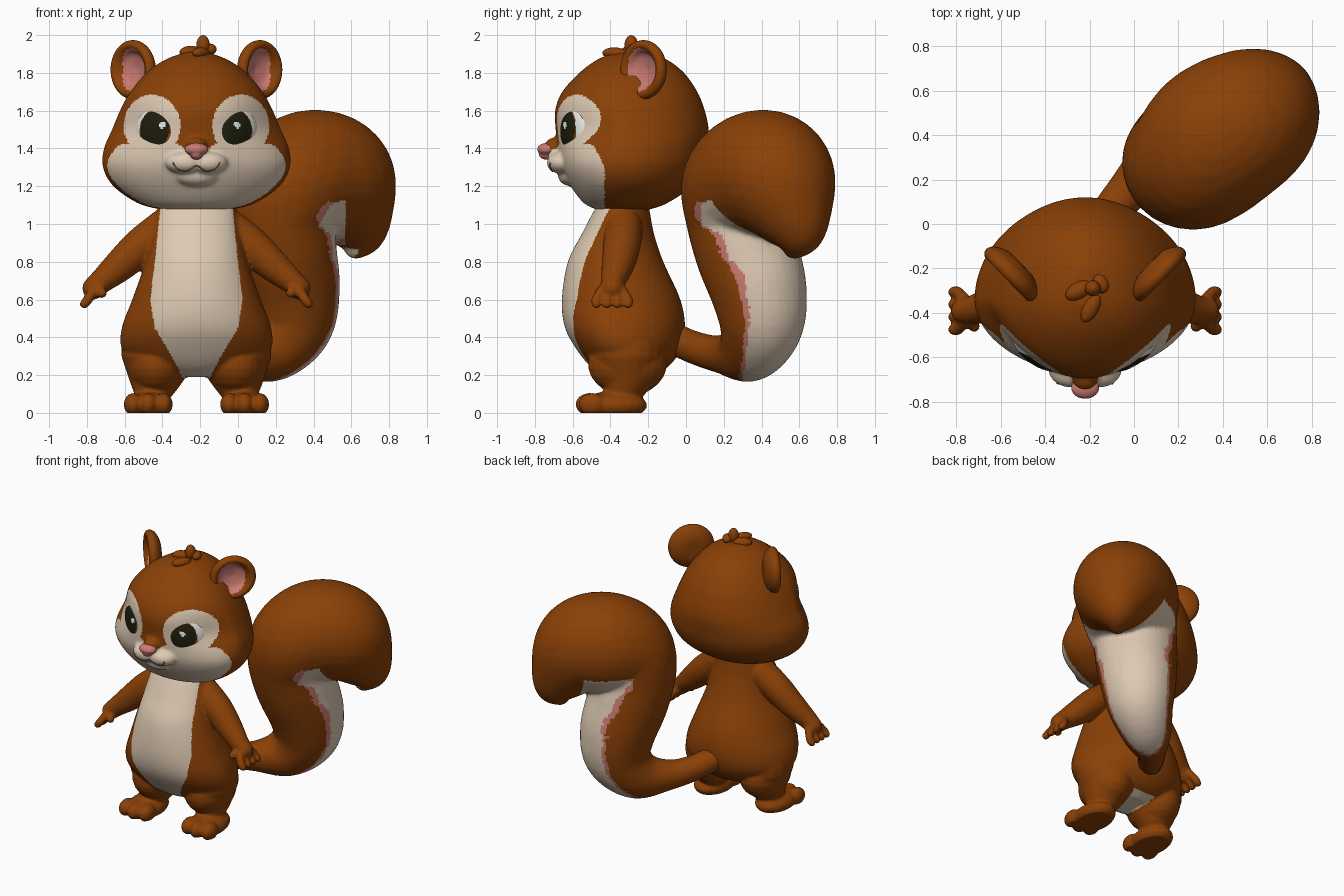
import bpy, bmesh, math
from mathutils import Matrix, Vector

cube = bpy.data.objects.get("Cube")
if cube:
    bpy.data.objects.remove(cube, do_unlink=True)

MID = -0.22  # x of the character's plane of symmetry


def material(name, r, g, b):
    m = bpy.data.materials.new(name)
    m.use_nodes = True
    m.diffuse_color = (r, g, b, 1)
    bsdf = next(n for n in m.node_tree.nodes if n.type == 'BSDF_PRINCIPLED')
    bsdf.inputs["Base Color"].default_value = (r, g, b, 1)
    bsdf.inputs["Roughness"].default_value = 0.7
    return m


FUR = material("russet fur", 0.255, 0.052, 0.002)
CREAM = material("cream fur", 0.73, 0.59, 0.45)
PINK = material("soft pink", 0.6, 0.2, 0.17)
WHITE = material("eye white", 0.85, 0.85, 0.83)
BLACK = material("pupil black", 0.012, 0.013, 0.004)
LINE = material("mouth brown", 0.2, 0.12, 0.07)


def spline(pts, n):
    """Smooth interpolation through tuples of any length."""
    out, last = [], len(pts) - 1
    for i in range(last):
        quad = [pts[max(0, min(last, i + k))] for k in (-1, 0, 1, 2)]
        for j in range(n):
            t = j / n
            out.append([b + t / 2 * (c - a + t * (2*a - 5*b + 4*c - d + t * (3*(b - c) + d - a)))
                        for a, b, c, d in zip(*quad)])
    return out + [list(pts[-1])]


def skin(bm, rings):
    """Join rings of points into a closed surface."""
    rows = [[bm.verts.new(p) for p in ring] for ring in rings]
    n = len(rows[0])
    for a, b in zip(rows, rows[1:]):
        for i in range(n):
            k = (i + 1) % n
            bm.faces.new((a[i], a[k], b[k], b[i]))
    bm.faces.new(rows[0][::-1])
    bm.faces.new(rows[-1])


def ball(bm, center, radii, turn=0.0, segs=24):
    """Ellipsoid made of stacked rings."""
    m = (Matrix.Translation(center) @ Matrix.Rotation(turn, 4, 'Z')
         @ Matrix.Diagonal((*radii, 1)))
    rings, rows = [], segs // 2
    for j in range(rows):
        tilt = math.pi * (j + .25) / (rows - .5)
        r, z = math.sin(tilt), -math.cos(tilt)
        rings.append([m @ Vector((r * math.cos(math.tau * i / segs),
                                  r * math.sin(math.tau * i / segs), z)) for i in range(segs)])
    skin(bm, rings)


def sweep(bm, pts, n=5, segs=20):
    """Row of overlapping balls along a path of (x, y, z, radius)."""
    for x, y, z, r in spline(pts, n):
        ball(bm, (x, y, z), (r, r, r), segs=segs)


def loft(bm, sections, pinch=0, n=64):
    """Egg-shaped slices (z, half width, front y, back y), pinched in front at eye level."""
    rings = []
    for z, w, front, back in spline(sections, 5):
        mid = front + 0.42 * (back - front)
        power = 1 + pinch * math.exp(-((z - 1.52) / .13) ** 2)
        ring = []
        for i in range(n):
            c, s = math.cos(math.tau * i / n), math.sin(math.tau * i / n)
            y = mid + (back - mid) * s if s > 0 else mid - (mid - front) * abs(s) ** power
            ring.append((MID + w * c, y, z))
        rings.append(ring)
    skin(bm, rings)


def finish(bm, name, mats, rule=None, voxel=0, soften=4, floor=False):
    """Make the object, optionally fuse its pieces, then colour faces by rule."""
    bmesh.ops.recalc_face_normals(bm, faces=bm.faces)
    me = bpy.data.meshes.new(name)
    bm.to_mesh(me)
    bm.free()
    ob = bpy.data.objects.new(name, me)
    bpy.context.collection.objects.link(ob)
    if voxel:
        fuse = ob.modifiers.new("fuse", 'REMESH')
        fuse.mode = 'VOXEL'
        fuse.voxel_size = voxel
        soft = ob.modifiers.new("soften", 'SMOOTH')
        soft.factor, soft.iterations = 0.5, soften
        deps = bpy.context.evaluated_depsgraph_get()
        me = bpy.data.meshes.new_from_object(ob.evaluated_get(deps))
        ob.modifiers.clear()
        ob.data = me
    if floor:
        for v in me.vertices:
            v.co.z = max(0, v.co.z)
        me.update()
    me.materials.clear()
    for m in mats:
        me.materials.append(m)
    for p in me.polygons:
        p.use_smooth = True
        p.material_index = rule(p.center, p.normal) if rule else 0
    return ob


# Body, legs and arms fused into one skin
bm = bmesh.new()
loft(bm, [(.19, .1, -.42, -.2), (.24, .27, -.5, -.1), (.33, .39, -.575, -.03),
          (.45, .395, -.64, -.005), (.6, .34, -.657, -.03), (.8, .27, -.625, -.12),
          (.95, .235, -.55, -.17), (1.1, .2, -.47, -.2), (1.16, .14, -.42, -.24)])
for s in (-1, 1):
    def at(x, *rest):
        return (MID + s * x, *rest)
    sweep(bm, [at(.2, -.31, .33, .2), at(.215, -.31, .22, .15), at(.23, -.33, .13, .105),
               at(.24, -.32, .07, .09)])
    ball(bm, at(.21, -.31, .26), (.16, .21, .17))
    ball(bm, at(.25, -.385, .04), (.125, .18, .075))
    for toe in (-1, 0, 1):
        ball(bm, at(.255 + toe * .08, -.495 - .015 * (toe == 0), .045), (.05, .075, .06))
    sweep(bm, [at(.17, -.33, .98, .1), at(.29, -.34, .885, .1), at(.4, -.36, .785, .087),
               at(.5, -.385, .7, .066), at(.545, -.39, .66, .06)])
    for k in range(4):
        y = -.475 + k * .056
        sweep(bm, [at(.545, y * .6 - .156, .65, .03), at(.575, y, .6, .027),
                   at(.593, y, .577, .026)], 4, 12)
    sweep(bm, [at(.53, -.42, .67, .03), at(.5, -.46, .635, .028)], 4, 12)

BELLY = [(.18, .07), (.3, .13), (.45, .22), (.6, .245), (.8, .22), (1.2, .18)]


def belly_rule(c, n):
    for (z0, w0), (z1, w1) in zip(BELLY, BELLY[1:]):
        if z0 <= c.z < z1:
            w = w0 + (w1 - w0) * (c.z - z0) / (z1 - z0)
            return int(abs(c.x - MID) < w and c.y < (-.37 if c.z > .3 else -.15))
    return 0


finish(bm, "body", [FUR, CREAM], belly_rule, .0095, floor=True)

# Head with muzzle
bm = bmesh.new()
loft(bm, [(1.075, .18, -.47, -.2), (1.11, .31, -.54, -.1), (1.2, .44, -.61, .03),
          (1.3, .495, -.66, .09), (1.4, .49, -.68, .112), (1.5, .447, -.69, .12),
          (1.6, .405, -.693, .1), (1.7, .35, -.655, .06), (1.8, .265, -.565, -.01),
          (1.87, .165, -.47, -.1), (1.912, .05, -.37, -.2)], .6)
for s in (-1, 1):
    ball(bm, (MID + s * .06, -.66, 1.325), (.105, .078, .06))
ball(bm, (MID, -.61, 1.26), (.12, .07, .06))
ball(bm, (MID, -.69, 1.4), (.06, .065, .06))


def face_rule(c, n):
    dx = abs(c.x - MID)
    cheek = c.z < 1.36 + min(dx, .1) * .65 - max(0, dx - .38) * .3
    patch = ((dx - .235) / .15) ** 2 + ((c.z - 1.52) / .165) ** 2 < 1
    return int(cheek and c.y < -.43 - .5 * max(0, c.z - 1.3) or patch and c.y < -.43)


head = finish(bm, "head", [FUR, CREAM], face_rule, .01, 10)

# Nose
bm = bmesh.new()
ball(bm, (MID, -.738, 1.395), (.064, .05, .034))
ball(bm, (MID, -.735, 1.37), (.035, .045, .03))
finish(bm, "nose", [PINK], None, .006)

# Mouth line laid on the muzzle
bpy.context.view_layer.update()
path = []
for x, z in spline([(-.125, 1.325), (-.1, 1.292), (-.05, 1.28), (0, 1.308),
                    (.05, 1.28), (.1, 1.292), (.125, 1.325)], 5):
    hit, spot, _, _ = head.ray_cast(Vector((MID + x, -2, z)), Vector((0, 1, 0)))
    if hit:
        path.append(spot)
curve = bpy.data.curves.new("mouth", 'CURVE')
curve.dimensions = '3D'
curve.bevel_depth = .004
line = curve.splines.new('POLY')
line.points.add(len(path) - 1)
for p, spot in zip(line.points, path):
    p.co = (*spot, 1)
curve.materials.append(LINE)
bpy.context.collection.objects.link(bpy.data.objects.new("mouth", curve))

# Eyes and ears, one per side
EAR = [(.004, -.045), (.08, -.042), (.135, -.015), (.156, .015), (.15, .042),
       (.128, .052), (.103, .035), (.075, .005), (.004, -.012)]
for s, side in ((-1, "right"), (1, "left")):
    def eye_rule(c, n):
        u, w = c.x / .13, c.z / .14
        if (u + .42 * s - .14) ** 2 + (w - .25) ** 2 < .018:
            return 0
        v = u + .2 * s + .04
        if (v / .68) ** 2 + ((w - .1) / .7) ** 2 < 1:
            return 1
        if w > .45 and u * u + w * w > .7:
            return 1
        return 2 if (v / .73) ** 2 + (w / .84) ** 2 < 1 else 0

    bm = bmesh.new()
    ball(bm, (0, 0, 0), (.13, .06, .14), segs=96)
    eye = finish(bm, side + "_eye", [WHITE, BLACK, FUR], eye_rule)
    eye.location = (MID + s * .213, -.576, 1.49)
    eye.rotation_euler.z = s * math.radians(35)

    def ear_rule(c, n):
        return int(n.y < -.1 and c.y > -.045 and math.hypot((c.x + .008 * s) / .095, c.z / .113) < 1)

    bm = bmesh.new()
    skin(bm, [[(r * math.cos(math.tau * i / 48), -d, r * math.sin(math.tau * i / 48))
               for i in range(48)] for r, d in spline(EAR, 4)])
    ear = finish(bm, side + "_ear", [FUR, PINK], ear_rule)
    ear.location = (MID + s * .32, -.21, 1.817)
    ear.rotation_euler.z = s * math.radians(46)

# Tuft of hair on the crown
bm = bmesh.new()
ball(bm, (-.25, -.3, 1.91), (.065, .038, .033), .5)
ball(bm, (-.195, -.38, 1.905), (.035, .07, .03), -.5)
ball(bm, (-.185, -.29, 1.945), (.036, .036, .055))
ball(bm, (-.15, -.27, 1.925), (.035, .045, .03), .5)
finish(bm, "hair_tuft", [FUR])

# Tail curling up and over, with a pale underside edged in pink
bm = bmesh.new()
sweep(bm, [(-.2, -.08, .4, .085), (-.1, .06, .34, .088), (.02, .2, .31, .105),
           (.17, .335, .33, .165), (.28, .4, .47, .22), (.285, .385, .65, .255),
           (.25, .325, .85, .275), (.23, .28, 1.05, .285), (.28, .29, 1.2, .315),
           (.385, .39, 1.26, .343), (.515, .475, 1.24, .315), (.6, .55, 1.1, .225),
           (.65, .6, .97, .135), (.625, .575, .88, .065)], 6, 32)


def tail_rule(c, n):
    reach = (c.x + c.y) * .707
    out = .707 * (n.x + n.y)
    if reach > .74 and c.z > .75:  # inside of the curled tip
        return int(c.z < 1.1 and out < -.5)
    if c.z > 1.12 or reach < .2 or c.x > .57:
        return 0
    facing = out - .85 * n.z - .58 + .65 * (c.z - .45)
    return 1 if facing > .1 else 2 if facing > 0 else 0


finish(bm, "tail", [FUR, CREAM, PINK], tail_rule, .014)
